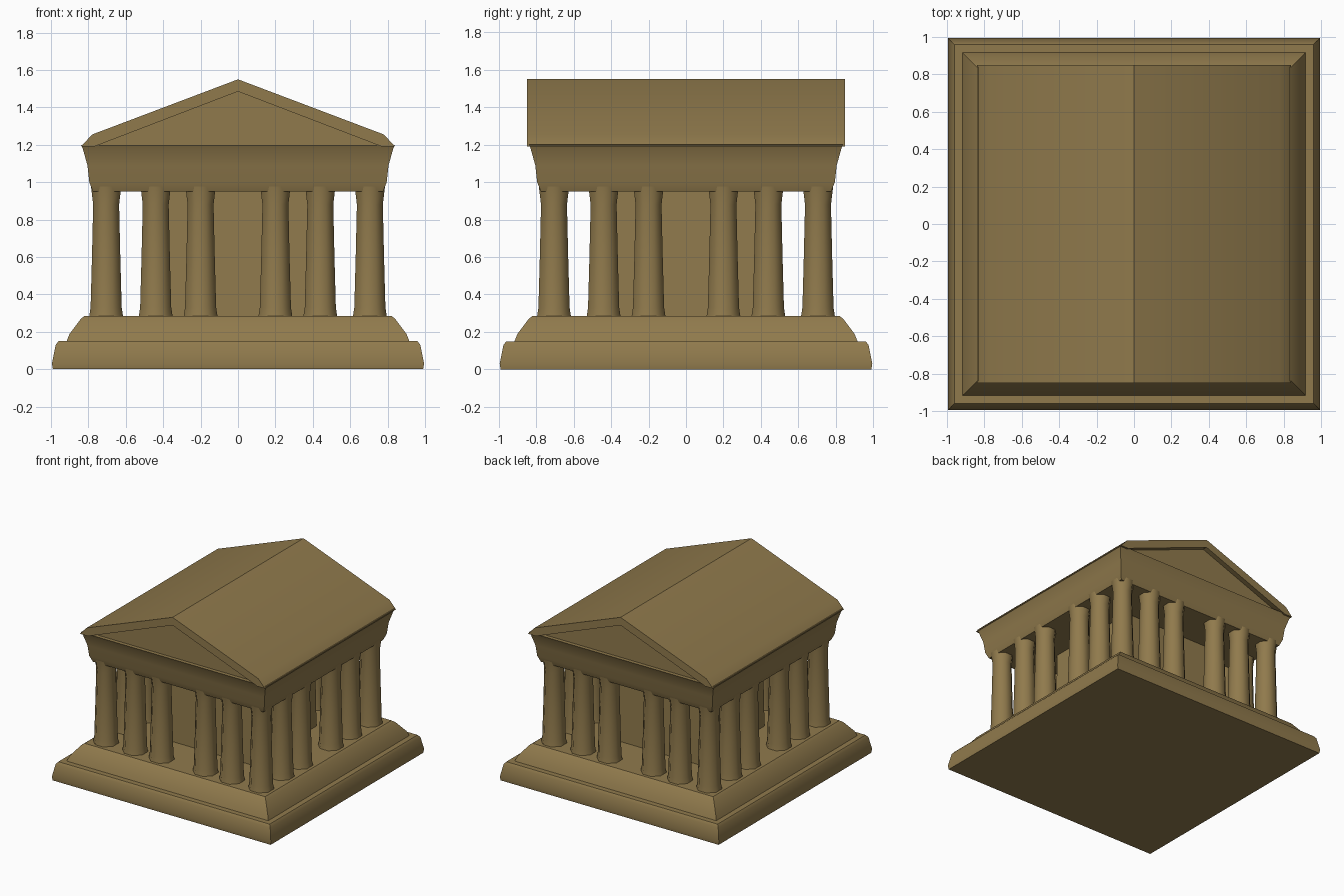
import bpy, bmesh, math

cube = bpy.data.objects.get("Cube")
if cube:
    bpy.data.objects.remove(cube, do_unlink=True)

stone = bpy.data.materials.new("ochre stone")
stone.use_nodes = True
STONE = (0.28, 0.195, 0.073, 1)
stone.diffuse_color = STONE
bsdf = next(n for n in stone.node_tree.nodes if n.type == "BSDF_PRINCIPLED")
bsdf.inputs["Base Color"].default_value = STONE
bsdf.inputs["Roughness"].default_value = 0.9


def finish(name, bm, location=(0, 0, 0), angle=35):
    bmesh.ops.recalc_face_normals(bm, faces=bm.faces)
    mesh = bpy.data.meshes.new(name)
    bm.to_mesh(mesh)
    bm.free()
    mesh.materials.append(stone)
    ob = bpy.data.objects.new(name, mesh)
    ob.location = location
    bpy.context.collection.objects.link(ob)
    bpy.ops.object.select_all(action="DESELECT")
    ob.select_set(True)
    bpy.context.view_layer.objects.active = ob
    bpy.ops.object.shade_smooth_by_angle(angle=math.radians(angle))
    return ob


def loft(bm, rings):
    """Skin closed rings of points and cap both ends."""
    loops = [[bm.verts.new(p) for p in ring] for ring in rings]
    count = len(loops[0])
    for a, b in zip(loops, loops[1:]):
        for i in range(count):
            j = (i + 1) % count
            bm.faces.new((a[i], a[j], b[j], b[i]))
    bm.faces.new(loops[0][::-1])
    bm.faces.new(loops[-1])


def square_stack(name, profile):
    """Square block from (half width, height) pairs."""
    bm = bmesh.new()
    loft(bm, [[(-h, -h, z), (h, -h, z), (h, h, z), (-h, h, z)] for h, z in profile])
    return finish(name, bm)


def column(name, x, y, profile, sides=8):
    bm = bmesh.new()
    turns = [2 * math.pi * (i + 0.5) / sides for i in range(sides)]
    loft(bm, [[(r * math.cos(t), r * math.sin(t), z) for t in turns] for r, z in profile])
    return finish(name, bm, (x, y, 0), 50)


def prism(name, outline, y0, y1):
    bm = bmesh.new()
    loft(bm, [[(x, y, z) for x, z in outline] for y in (y0, y1)])
    return finish(name, bm)


# Stepped base
square_stack("lower_step", [(0.99, 0), (0.995, 0.03), (0.975, 0.13), (0.96, 0.15)])
square_stack("upper_step", [(0.92, 0.14), (0.9, 0.19), (0.84, 0.27), (0.82, 0.285)])

# Inner chamber
square_stack("chamber", [(0.42, 0.27), (0.41, 0.97)])

# Colonnade around all four sides
spots = [-0.705, -0.44, -0.2, 0.2, 0.44, 0.705]
shaft = [(0.1, 0.27), (0.09, 0.33), (0.082, 0.6), (0.075, 0.88), (0.088, 0.98)]
edge = spots[-1]
for i, x in enumerate(spots):
    for j, y in enumerate(spots):
        if abs(x) == edge or abs(y) == edge:
            column(f"column_{i}_{j}", x, y, shaft)

# Entablature widening up to the cornice
square_stack("entablature", [(0.775, 0.95), (0.795, 1.0), (0.805, 1.09), (0.83, 1.18), (0.84, 1.2)])

# Gable core, set back from the rims
prism("gable_core", [(-0.79, 1.18), (0.79, 1.18), (0.74, 1.25), (0, 1.51), (-0.74, 1.25)], -0.81, 0.81)

# Roof slab, a folded sheet with overhanging rims
roof = [(-0.84, 1.19), (-0.78, 1.255), (0, 1.55), (0.78, 1.255), (0.84, 1.19),
        (0.77, 1.19), (0, 1.485), (-0.77, 1.19)]
prism("roof", roof, -0.85, 0.85)
